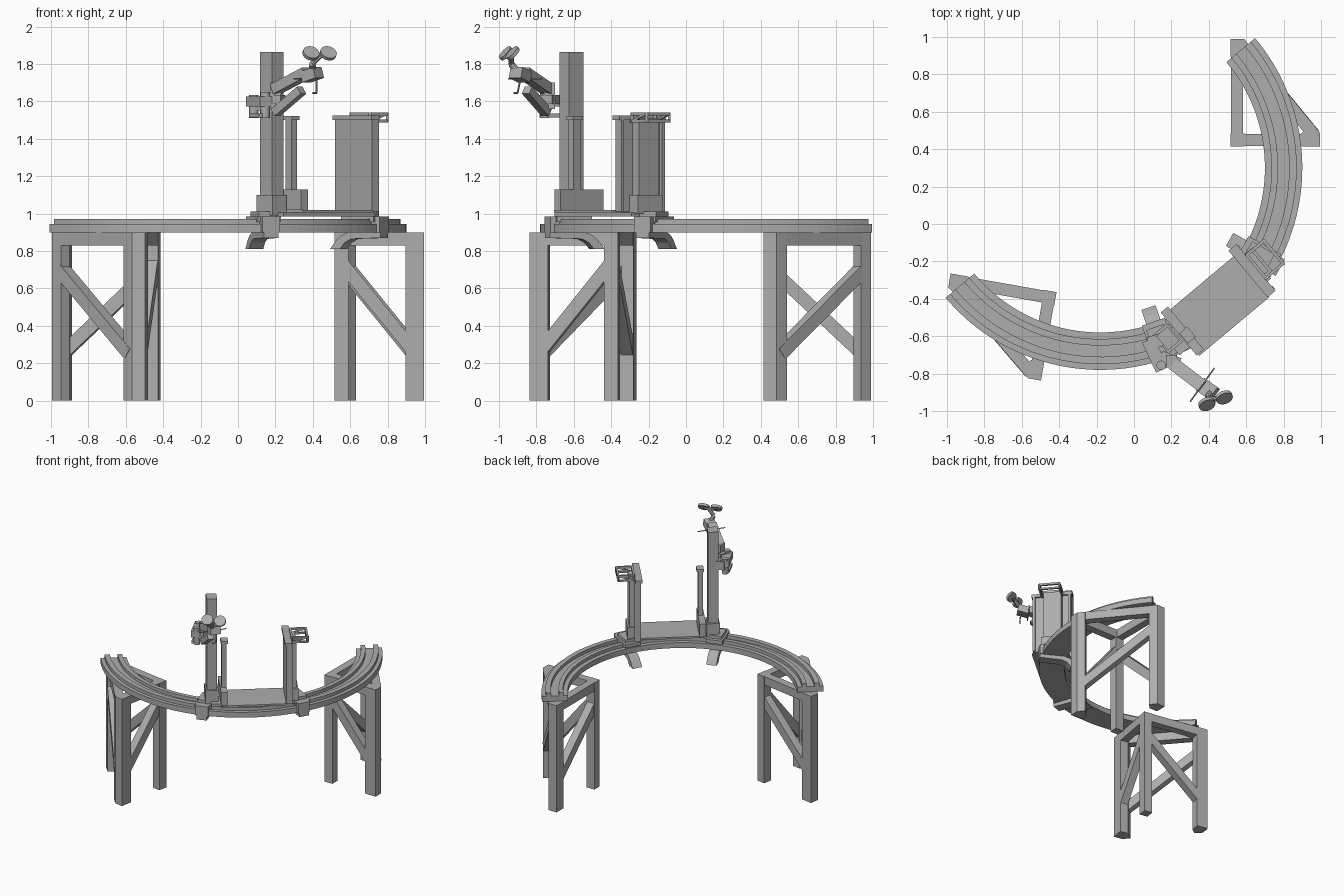
import bpy, bmesh, math
from mathutils import Vector, Matrix

cube = bpy.data.objects.get("Cube")
if cube:
    bpy.data.objects.remove(cube, do_unlink=True)

grey = bpy.data.materials.new("painted grey metal")
grey.use_nodes = True
COLOUR = (0.42, 0.42, 0.42, 1)
grey.diffuse_color = COLOUR
grey.node_tree.nodes["Principled BSDF"].inputs["Base Color"].default_value = COLOUR

CENTRE = Vector((-0.18, 0.30))   # centre of the curved track
AXIS = -50                       # direction of its middle


def radial(angle):
    a = math.radians(angle)
    return Vector((math.cos(a), math.sin(a)))


def spot(u, t, angle=AXIS):
    """Plan position: u out from the track centre, t along the tangent."""
    d = radial(angle)
    return CENTRE + d * u + Vector((-d.y, d.x)) * t


def reflect(p):
    d, axis = Vector(p[:2]) - CENTRE, radial(AXIS)
    q = CENTRE + 2 * d.dot(axis) * axis - d
    return Vector((q.x, q.y, *p[2:]))


def finish(name, bm):
    bmesh.ops.recalc_face_normals(bm, faces=bm.faces)
    mesh = bpy.data.meshes.new(name)
    bm.to_mesh(mesh)
    bm.free()
    mesh.materials.append(grey)
    obj = bpy.data.objects.new(name, mesh)
    bpy.context.collection.objects.link(obj)
    return obj


def extrude(name, points, offset):
    bm = bmesh.new()
    face = bm.faces.new([bm.verts.new(p) for p in points])
    new = bmesh.ops.extrude_face_region(bm, geom=[face], use_keep_orig=True)["geom"]
    bmesh.ops.translate(bm, vec=offset, verts=[v for v in new if isinstance(v, bmesh.types.BMVert)])
    return finish(name, bm)


def prism(name, plan, z0, z1):
    return extrude(name, [(p[0], p[1], z0) for p in plan], (0, 0, z1 - z0))


def box(name, u0, u1, t0, t1, z0, z1, angle=AXIS):
    plan = [spot(u, t, angle) for u, t in ((u0, t0), (u1, t0), (u1, t1), (u0, t1))]
    return prism(name, plan, z0, z1)


def bar(name, p, q, wide, high, sides=0):
    """Beam between two points, square or round."""
    p, q = Vector(p), Vector(q)
    d = (q - p).normalized()
    side = d.cross((0, 0, 1))
    side = side.normalized() if side.length > 0.01 else Vector((1, 0, 0))
    up = side.cross(d)
    if sides:
        ring = [(math.cos(k * math.tau / sides), math.sin(k * math.tau / sides)) for k in range(sides)]
    else:
        ring = [(-1, -1), (1, -1), (1, 1), (-1, 1)]
    return extrude(name, [p + side * x * wide / 2 + up * y * high / 2 for x, y in ring], q - p)


def band(name, r0, r1, z0, z1):
    steps = [AXIS - 90 + 3 * k for k in range(61)]
    plan = [spot(r1, 0, a) for a in steps] + [spot(r0, 0, a) for a in reversed(steps)]
    return prism(name, plan, z0, z1)


# Curved track
band("track_bed", 0.88, 1.08, 0.90, 0.945)
band("inner_rail", 0.915, 0.95, 0.94, 0.972)
band("outer_rail", 1.01, 1.05, 0.94, 0.972)

# Two mirrored triangular stands
LEGS = {
    "corner_leg": [(0.515, 0.415), (0.59, 0.415), (0.59, 0.485), (0.515, 0.485)],
    "outer_leg": [(0.995, 0.415), (0.995, 0.485), (0.955, 0.54), (0.895, 0.485), (0.895, 0.415)],
    "end_leg": [(0.515, 0.99), (0.59, 0.99), (0.63, 0.935), (0.59, 0.895), (0.515, 0.895)],
}
BEAMS = {
    "short_beam": ((0.52, 0.45), (0.99, 0.45), 0.865, 0.865),
    "long_beam": ((0.55, 0.42), (0.55, 0.98), 0.865, 0.865),
    "slanted_beam": ((0.955, 0.485), (0.575, 0.95), 0.865, 0.865),
    "short_brace": ((0.56, 0.45), (0.95, 0.45), 0.73, 0.25),
    "long_brace": ((0.55, 0.46), (0.55, 0.94), 0.70, 0.25),
    "slanted_brace": ((0.95, 0.495), (0.585, 0.94), 0.25, 0.70),
}
for side, place in (("left", Vector), ("right", reflect)):
    for name, plan in LEGS.items():
        prism(f"{side}_{name}", [place(p) for p in plan], 0, 0.90)
    for name, (a, b, za, zb) in BEAMS.items():
        bar(f"{side}_{name}", place((*a, za)), place((*b, zb)), 0.065, 0.07)

# Carriages riding on the rails, each with a curved hook below
HOOK = [(0.79, 0.81), (0.85, 0.81), (0.88, 0.845), (0.92, 0.865), (1.10, 0.87),
        (1.10, 0.90), (0.90, 0.90), (0.86, 0.885), (0.83, 0.86)]
for side, angle in (("left", -29), ("right", -71)):
    box(f"{side}_carriage", 0.87, 1.07, -0.065, 0.065, 0.955, 0.985, angle)
    box(f"{side}_carriage_top", 0.90, 1.04, -0.05, 0.05, 0.98, 1.01, angle)
    box(f"{side}_carriage_stop", 1.05, 1.10, -0.05, 0.05, 0.90, 0.985, angle)
    start = [(*spot(r, -0.04, angle), z) for r, z in HOOK]
    extrude(f"{side}_hook", start, (*(spot(0, 0.04, angle) - spot(0, -0.04, angle)), 0))

# Platform joining the carriages
box("platform", 0.82, 1.11, -0.24, 0.25, 1.005, 1.02)
box("platform_support", 0.90, 1.04, -0.32, 0.32, 0.985, 1.006)

# Broad panel post
box("panel", 0.79, 1.095, 0.25, 0.28, 1.01, 1.50)
box("panel_cap", 0.78, 1.105, 0.24, 0.295, 1.50, 1.525)
for u in (0.79, 1.075):
    box("panel_lip", u, u + 0.02, 0.275, 0.30, 1.01, 1.50)
box("panel_column", 0.86, 1.00, 0.275, 0.335, 1.0, 1.51)
box("panel_column_foot", 0.85, 1.02, 0.27, 0.35, 1.0, 1.10)

# Handle frame on the panel post
RING = [(0.86, 0.30), (1.02, 0.30), (1.02, 0.42), (0.86, 0.42)]
for k, a in enumerate(RING):
    b = RING[(k + 1) % 4]
    bar("handle_top_rail", (*spot(*a), 1.533), (*spot(*b), 1.533), 0.016, 0.016)
    bar("handle_post", (*spot(*a), 1.49), (*spot(*a), 1.54), 0.014, 0.014)
for u in (0.86, 1.02):
    bar("handle_lower_rail", (*spot(u, 0.29), 1.495), (*spot(u, 0.42), 1.495), 0.014, 0.014)
    bar("handle_strut", (*spot(u, 0.30), 1.495), (*spot(u, 0.42), 1.533), 0.012, 0.012)
bar("handle_grip", (*spot(0.86, 0.42), 1.495), (*spot(1.02, 0.42), 1.495), 0.014, 0.014)

# Tall column post with its side pole and low box
box("tall_column", 0.88, 0.98, -0.35, -0.27, 0.99, 1.865)
box("column_foot", 0.865, 0.995, -0.36, -0.26, 0.99, 1.10)
box("low_box", 0.80, 1.10, -0.25, -0.20, 1.02, 1.13)
box("side_pole", 0.96, 1.01, -0.24, -0.20, 1.12, 1.51)
box("side_pole_cap", 0.95, 1.02, -0.245, -0.19, 1.50, 1.522)

# Clamp and shoulder of the arm
bar("arm_clamp", (0.17, -0.61, 1.585), (0.08, -0.64, 1.585), 0.07, 0.07)
bar("arm_base_plate", (0.075, -0.62, 1.60), (0.15, -0.78, 1.60), 0.07, 0.055)
bar("arm_base_lower_plate", (0.085, -0.65, 1.525), (0.14, -0.77, 1.525), 0.06, 0.02)
bar("arm_pivot", (0.085, -0.645, 1.51), (0.085, -0.645, 1.635), 0.05, 0.05, 12)
bar("arm_elbow_pin", (0.145, -0.755, 1.51), (0.145, -0.755, 1.65), 0.05, 0.05, 12)
bar("shoulder_bracket", (0.14, -0.71, 1.61), (0.24, -0.75, 1.61), 0.07, 0.05)
bar("shoulder_block", (0.20, -0.73, 1.56), (0.20, -0.73, 1.70), 0.06, 0.06)

# Linked arm
bar("upper_arm", (0.20, -0.74, 1.665), (0.37, -0.87, 1.755), 0.07, 0.055)
bar("lower_link", (0.20, -0.745, 1.54), (0.34, -0.85, 1.66), 0.05, 0.045)
bar("wrist_block", (0.36, -0.86, 1.73), (0.43, -0.91, 1.755), 0.08, 0.06)
bar("cross_rod", (0.30, -0.95, 1.72), (0.43, -0.77, 1.72), 0.008, 0.008, 8)
bar("wire_drop", (0.42, -0.88, 1.75), (0.42, -0.90, 1.645), 0.01, 0.01, 8)
bar("wire_tip", (0.42, -0.90, 1.645), (0.40, -0.92, 1.645), 0.01, 0.01, 8)
bar("neck_lower", (0.41, -0.89, 1.75), (0.395, -0.935, 1.80), 0.035, 0.035, 10)
bar("neck_upper", (0.395, -0.935, 1.80), (0.44, -0.935, 1.845), 0.03, 0.03, 10)

# Pair of round pads at the tip
across = Vector((0.93, 0.36, 0))
normal = Vector((0.27, -0.70, 0.66))
for side, sign in (("left", 1), ("right", -1)):
    middle = Vector((0.436, -0.945, 1.857)) + across * 0.05 * sign
    pad = bar(f"{side}_pad", middle - normal * 0.01, middle + normal * 0.01, 0.09, 0.085, 24)
    bar(f"{side}_pad_stem", (0.44, -0.935, 1.845), middle - normal * 0.008, 0.025, 0.025, 8)
